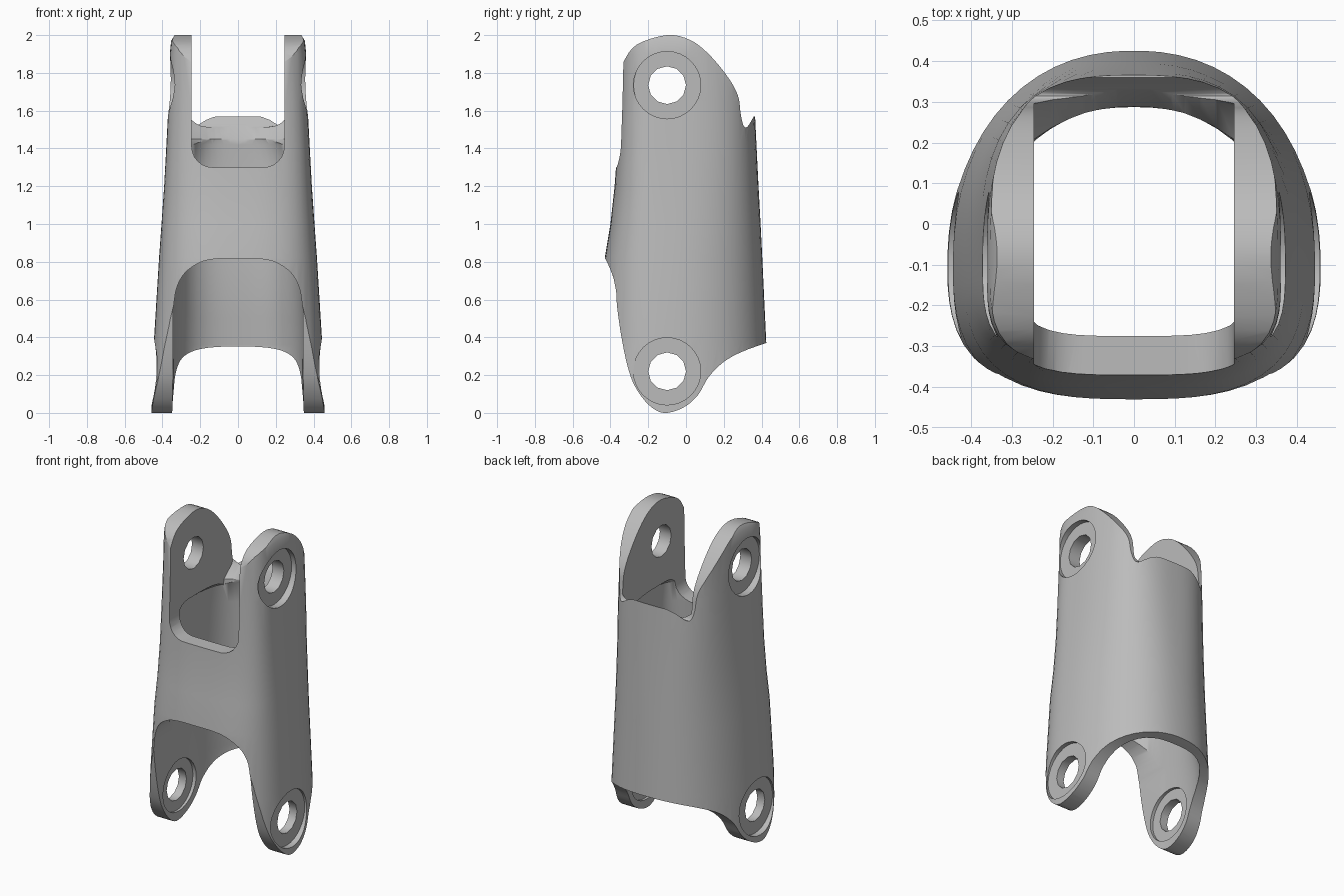
import bpy, bmesh
from math import cos, sin, pi, radians
from mathutils import Vector

cube = bpy.data.objects.get("Cube")
if cube:
    bpy.data.objects.remove(cube)

grey = bpy.data.materials.new("light grey")
grey.use_nodes = True
grey.diffuse_color = (0.5, 0.5, 0.5, 1)
grey.node_tree.nodes["Principled BSDF"].inputs["Base Color"].default_value = (0.5, 0.5, 0.5, 1)


def loft(name, rings):
    """Closed solid through rings of equal point count."""
    bm = bmesh.new()
    loops = [[bm.verts.new(p) for p in ring] for ring in rings]
    n = len(loops[0])
    for a, b in zip(loops, loops[1:]):
        for i in range(n):
            j = (i + 1) % n
            bm.faces.new((a[i], a[j], b[j], b[i]))
    bm.faces.new(loops[0][::-1])
    bm.faces.new(loops[-1])
    bmesh.ops.recalc_face_normals(bm, faces=bm.faces[:])
    mesh = bpy.data.meshes.new(name)
    bm.to_mesh(mesh)
    bm.free()
    mesh.materials.append(grey)
    ob = bpy.data.objects.new(name, mesh)
    bpy.context.collection.objects.link(ob)
    return ob


def section(z, half, front, back, front_power, back_power, n=64, mid=-0.1):
    """Rounded rectangle; a higher power is squarer."""
    ring = []
    for i in range(n):
        t = 2 * pi * (i + 0.5) / n
        c, s = cos(t), sin(t)
        e, depth = (back_power, back - mid) if s > 0 else (front_power, mid - front)
        r = (abs(c) ** e + abs(s) ** e) ** (-1 / e)
        ring.append((half * r * c, mid + depth * r * s, z))
    return ring


def across(name, outline, x0, x1):
    return loft(name, [[(x, y, z) for y, z in outline] for x in (x0, x1)])


def through(name, outline, y0, y1):
    return loft(name, [[(x, y, z) for x, z in outline] for y in (y0, y1)])


def smooth_outline(points, steps=4):
    """Catmull-Rom curve through an open list of points."""
    p = [Vector(q) for q in points]
    p = [2 * p[0] - p[1]] + p + [2 * p[-1] - p[-2]]
    out = []
    for a, b, c, d in zip(p, p[1:], p[2:], p[3:]):
        for k in range(steps):
            t = k / steps
            out.append(tuple(0.5 * (2 * b + (c - a) * t + (2 * a - 5 * b + 4 * c - d) * t * t
                                    + (3 * b - a - 3 * c + d) * t ** 3)))
    return out + [tuple(points[-1])]


def disc(y, z, r, n):
    return [(y + r * cos(2 * pi * i / n), z + r * sin(2 * pi * i / n)) for i in range(n)]


def combine(target, tool, operation):
    mod = target.modifiers.new("cut", "BOOLEAN")
    mod.operation, mod.solver, mod.object = operation, "EXACT", tool
    tool.hide_render = True
    bpy.context.view_layer.objects.active = target
    bpy.ops.object.modifier_apply(modifier=mod.name)
    bpy.data.objects.remove(tool)


# Outer body, tapering upward and growing squarer
body = loft("link_body", [section(*s) for s in (
    (-0.05, 0.46, -0.46, 0.445, 2.8, 2.2), (0.4, 0.444, -0.45, 0.424, 2.8, 2.2),
    (0.82, 0.418, -0.43, 0.404, 2.9, 2.3), (1.0, 0.405, -0.4, 0.395, 3, 2.4),
    (1.2, 0.391, -0.378, 0.384, 3.2, 2.55), (1.42, 0.379, -0.362, 0.373, 3.5, 2.75),
    (1.65, 0.367, -0.352, 0.362, 3.8, 2.9), (1.9, 0.361, -0.347, 0.35, 3.8, 2.9),
    (1.97, 0.354, -0.34, 0.345, 3.8, 2.9), (2.01, 0.33, -0.33, 0.34, 3.8, 2.9))])

# Side outline: rounded ears at both ends, back wall between them
top_edge = smooth_outline([(-0.36, 1.78), (-0.33, 1.86), (-0.26, 1.95), (-0.1, 2.0), (0.02, 1.975),
                           (0.12, 1.9), (0.22, 1.78), (0.275, 1.68), (0.29, 1.58),
                           (0.305, 1.52), (0.325, 1.515), (0.36, 1.57)])
low_edge = smooth_outline([(0.43, 0.372), (0.3, 0.325), (0.2, 0.27), (0.12, 0.19), (0.06, 0.09), (-0.02, 0.025),
                           (-0.12, 0.0), (-0.2, 0.045), (-0.27, 0.14), (-0.31, 0.25),
                           (-0.345, 0.42), (-0.37, 0.6)])
outline = top_edge + [(0.5, 1.57), (0.5, 0.39)] + low_edge + [(-0.43, 0.72), (-0.5, 0.82), (-0.5, 1.78)]
combine(body, across("side_outline", outline, -1, 1), "INTERSECT")

# Hollow tube, flared at the bottom
combine(body, loft("hollow", [section(*s) for s in (
    (-0.1, 0.35, -0.37, 0.385, 2.8, 2.8), (0.36, 0.348, -0.365, 0.37, 2.8, 2.8),
    (0.5, 0.345, -0.36, 0.335, 2.8, 2.7), (0.82, 0.335, -0.35, 0.325, 2.8, 2.7),
    (1.3, 0.305, -0.275, 0.295, 3.6, 3.1), (1.42, 0.295, -0.272, 0.287, 3.6, 3.2),
    (1.46, 0.245, -0.265, 0.283, 3.6, 3.2))]), "DIFFERENCE")


# Slot between the upper ears, keeping the curved back wall
def slot_ring(z, back, sag):
    arc = [(0.245 * k / 6, back - sag * (abs(k) / 6) ** 2.3, z) for k in range(6, -7, -1)]
    return arc + [(-0.245, -0.15, z), (0.245, -0.15, z)]


combine(body, loft("ear_gap", [slot_ring(1.4, 0.286, 0.085), slot_ring(1.45, 0.288, 0.08),
                               slot_ring(1.52, 0.33, 0.04), slot_ring(1.58, 0.352, 0.05),
                               slot_ring(1.62, 0.4, 0.03), slot_ring(2.1, 0.4, 0.03)]), "DIFFERENCE")
corner = [(0.135 + 0.11 * sin(a), 1.41 - 0.11 * cos(a)) for a in [pi / 2 * k / 6 for k in range(7)]]
half = corner + [(0.245, 2.1)]
combine(body, through("front_slot", half + [(-x, z) for x, z in half[::-1]], -1, -0.1), "DIFFERENCE")

# Arched opening at the lower front
half = smooth_outline([(0.05, 0.818), (0.12, 0.815), (0.2, 0.797), (0.28, 0.742), (0.325, 0.66),
                       (0.343, 0.55)]) + [(0.348, -0.1)]
combine(body, through("front_arch", half + [(-x, z) for x, z in half[::-1]], -1, -0.1), "DIFFERENCE")

# Pin holes and round recesses
for z, seat in ((1.735, 0.325), (0.22, 0.418)):
    combine(body, across("pin_hole", disc(-0.1, z, 0.1, 12), -1, 1), "DIFFERENCE")
    for side in (-1, 1):
        combine(body, across("recess", disc(-0.1, z, 0.178, 32), side * seat, side), "DIFFERENCE")
combine(body, across("inner_recess", disc(-0.1, 0.22, 0.165, 32), -0.365, 0.365), "DIFFERENCE")

# Smooth shading with crisp edges
bpy.ops.object.select_all(action="DESELECT")
body.select_set(True)
bpy.context.view_layer.objects.active = body
bpy.ops.object.shade_smooth_by_angle(angle=radians(35))
